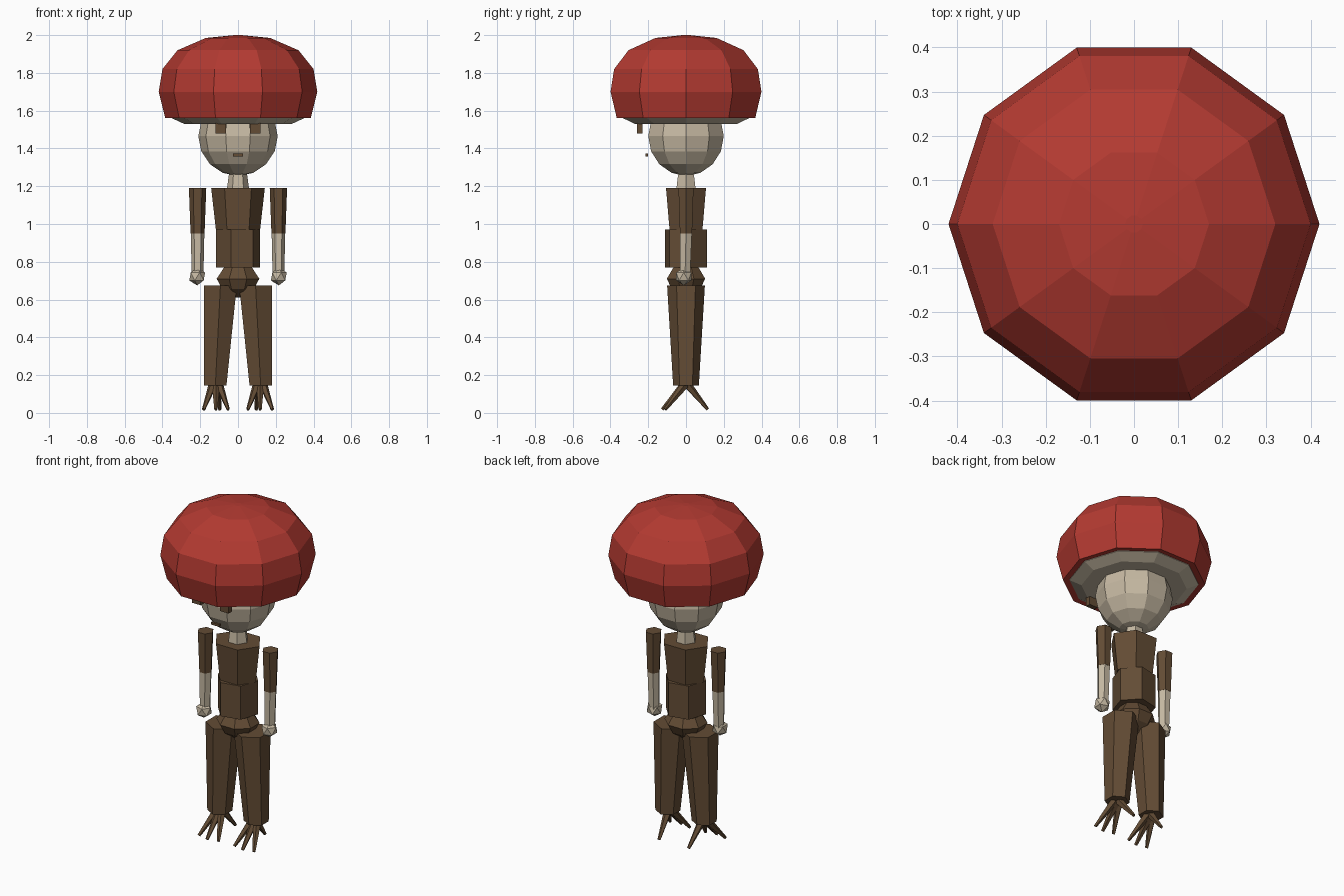
import bpy, bmesh
from math import sin, cos, pi, radians
from mathutils import Vector

if "Cube" in bpy.data.objects:
    bpy.data.objects.remove(bpy.data.objects["Cube"], do_unlink=True)


def material(name, rgb):
    m = bpy.data.materials.new(name)
    m.use_nodes = True
    m.diffuse_color = (*rgb, 1)
    m.node_tree.nodes["Principled BSDF"].inputs["Base Color"].default_value = (*rgb, 1)
    return m


RED = material("cap red", (0.45, 0.042, 0.031))
BROWN = material("bark brown", (0.125, 0.072, 0.035))
PALE = material("pale flesh", (0.56, 0.48, 0.36))


def finish(name, bm, mat):
    bmesh.ops.recalc_face_normals(bm, faces=bm.faces[:])
    mesh = bpy.data.meshes.new(name)
    bm.to_mesh(mesh)
    bm.free()
    mesh.materials.append(mat)
    ob = bpy.data.objects.new(name, mesh)
    bpy.context.collection.objects.link(ob)
    return ob


def loft(name, mat, rings, sides, turn=0):
    """Closed skin through flat rings given as (centre, x radius, y radius)."""
    bm = bmesh.new()
    loops = []
    for centre, rx, ry in rings:
        angles = [radians(turn) + 2 * pi * i / sides for i in range(sides)]
        loops.append([bm.verts.new(Vector(centre) + Vector((rx * cos(a), ry * sin(a), 0)))
                      for a in angles])
    for low, high in zip(loops, loops[1:]):
        for i in range(sides):
            j = (i + 1) % sides
            bm.faces.new((low[i], low[j], high[j], high[i]))
    bm.faces.new(loops[0])
    bm.faces.new(loops[-1])
    return finish(name, bm, mat)


def lathe(name, mat, profile, sides, turn=0, squash=1):
    return loft(name, mat, [((0, 0, z), r, r * squash) for r, z in profile], sides, turn)


def box(name, mat, centre, size):
    bm = bmesh.new()
    bmesh.ops.create_cube(bm, size=1)
    for v in bm.verts:
        v.co = Vector(centre) + v.co * Vector(size)
    return finish(name, bm, mat)


# Mushroom cap and pale gills beneath
lathe("cap", RED, [(0.33, 1.565), (0.385, 1.56), (0.42, 1.70), (0.40, 1.82),
                   (0.32, 1.92), (0.17, 1.985), (0.02, 2.0)], 10)
lathe("gills", PALE, [(0.285, 1.53), (0.35, 1.56), (0.35, 1.58)], 10)

# Head and neck
head = [(0.21 * sin(a * pi / 8), 1.465 - 0.21 * cos(a * pi / 8)) for a in range(1, 8)]
lathe("head", PALE, [(0.02, 1.257)] + head, 10)
lathe("neck", PALE, [(0.058, 1.19), (0.046, 1.28)], 6)

# Face
for side, label in ((-1, "right"), (1, "left")):
    box(label + "_eye", BROWN, (side * 0.092, -0.245, 1.515), (0.056, 0.03, 0.07))
box("mouth", BROWN, (0, -0.208, 1.365), (0.055, 0.014, 0.014))

# Torso
lathe("chest", BROWN, [(0.117, 0.97), (0.142, 1.19)], 6, 0, 0.86)
lathe("waist", BROWN, [(0.118, 0.77), (0.118, 0.97)], 6, 12)
lathe("pelvis", BROWN, [(0.02, 0.61), (0.09, 0.655), (0.122, 0.71), (0.08, 0.77)],
      8, 22.5, 0.9)


def arm(side, label):
    x = side * 0.214
    loft(label + "_upper_arm", BROWN, [((x, 0, 0.95), 0.037, 0.037),
                                       ((x, 0, 1.19), 0.046, 0.046)], 6)
    loft(label + "_forearm", PALE, [((x, -0.005, 0.73), 0.031, 0.031),
                                    ((x, 0, 0.955), 0.036, 0.036)], 6)
    bm = bmesh.new()
    bmesh.ops.create_icosphere(bm, subdivisions=1, radius=0.047)
    bmesh.ops.translate(bm, verts=bm.verts[:], vec=(x + side * 0.002, -0.012, 0.722))
    finish(label + "_hand", bm, PALE)


def leg(side, label):
    loft(label + "_leg", BROWN, [((side * 0.12, 0, 0.145), 0.068, 0.068),
                                 ((side * 0.093, 0, 0.675), 0.1, 0.1)], 6, 90)
    # Root-like toes: three forward, one back
    ankle = Vector((side * 0.117, 0, 0.15))
    tips = ((-0.065, -0.11), (0, -0.125), (0.065, -0.11), (-0.02, 0.115))
    for i, (dx, dy) in enumerate(tips):
        tip = Vector((ankle.x + side * dx, dy, 0.018))
        start = ankle + Vector((side * dx * 0.25, dy * 0.06, 0))
        way = tip - start
        bm = bmesh.new()
        bmesh.ops.create_cone(bm, cap_ends=True, segments=5, radius1=0.023,
                              radius2=0.009, depth=way.length)
        bmesh.ops.rotate(bm, verts=bm.verts[:],
                         matrix=way.to_track_quat('Z', 'Y').to_matrix())
        bmesh.ops.translate(bm, verts=bm.verts[:], vec=(start + tip) / 2)
        for v in bm.verts:
            v.co.z = max(v.co.z, 0.0)
        finish(f"{label}_toe_{i + 1}", bm, BROWN)


for side, label in ((-1, "right"), (1, "left")):
    arm(side, label)
    leg(side, label)
